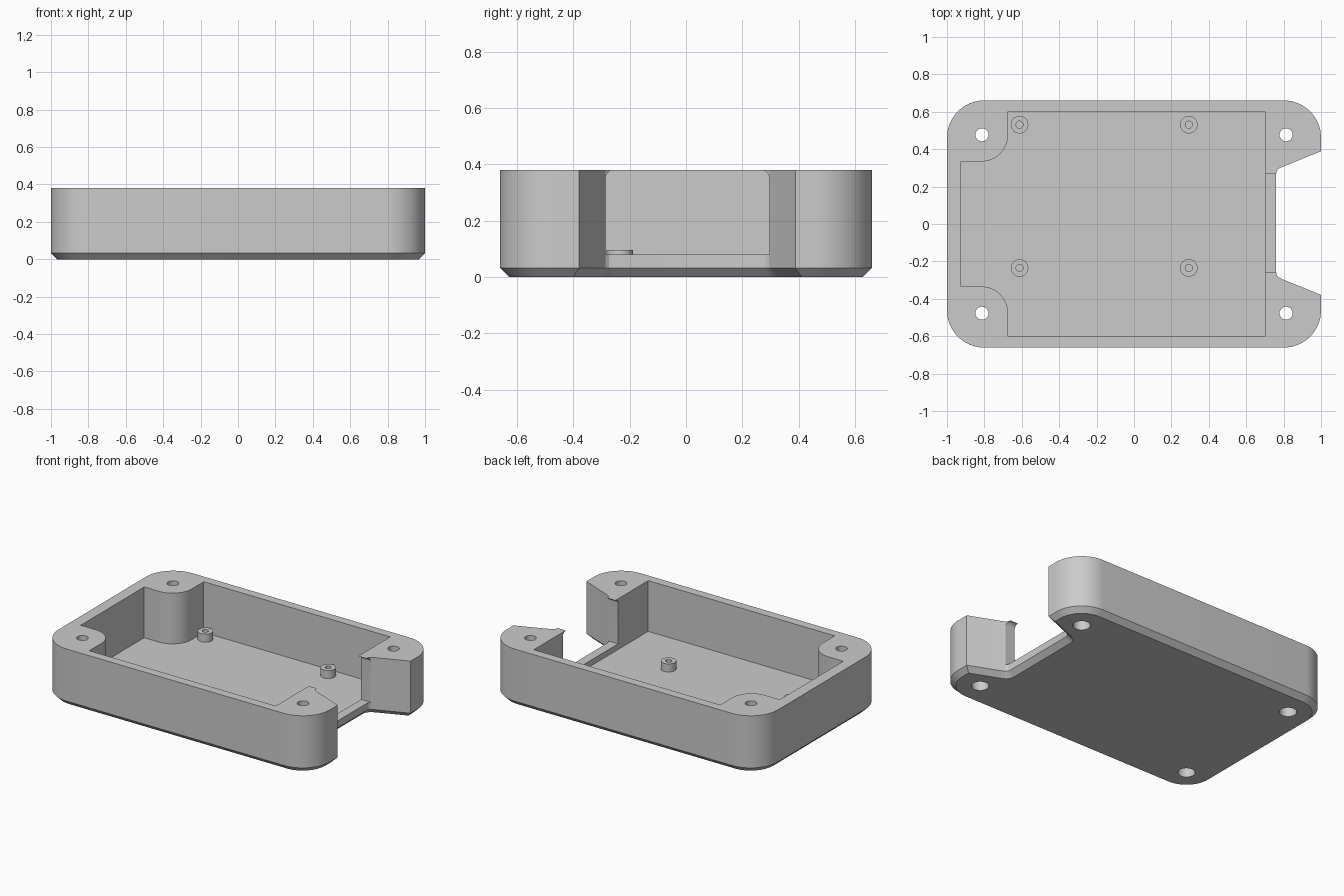
import bpy, bmesh
from math import cos, sin, pi
from mathutils import Vector

if "Cube" in bpy.data.objects:
    bpy.data.objects.remove(bpy.data.objects["Cube"])

grey = bpy.data.materials.new("plain grey")
grey.use_nodes = True
colour = (0.6, 0.6, 0.6, 1)
grey.diffuse_color = colour
grey.node_tree.nodes["Principled BSDF"].inputs["Base Color"].default_value = colour

HEIGHT, CHAMFER, FLOOR = 0.38, 0.033, 0.042
HALF_W, CORNER = 0.661, 0.2
MID = 0.005          # sideways centre of the end notch


def arc(cx, cy, r, start, end, n=16):
    """Points on an arc, angles in quarter turns."""
    return [(cx + r * cos(pi / 2 * (start + (end - start) * i / n)),
             cy + r * sin(pi / 2 * (start + (end - start) * i / n))) for i in range(n + 1)]


def inset(points, d):
    """Mitred inward offset of a counter-clockwise outline."""
    out = []
    for i, p in enumerate(points):
        p = Vector(p)
        e1 = (p - Vector(points[i - 1])).normalized()
        e2 = (Vector(points[(i + 1) % len(points)]) - p).normalized()
        n1, n2 = Vector((-e1.y, e1.x)), Vector((-e2.y, e2.x))
        out.append(p + (n1 + n2) * d / (1 + n1.dot(n2)))
    return out


def loft(name, rings):
    """Closed solid through matching rings of 3D points."""
    bm = bmesh.new()
    loops = [[bm.verts.new(p) for p in ring] for ring in rings]
    count = len(loops[0])
    for a, b in zip(loops, loops[1:]):
        for i in range(count):
            j = (i + 1) % count
            bm.faces.new((a[i], a[j], b[j], b[i]))
    bm.faces.new(loops[0][::-1])
    bm.faces.new(loops[-1])
    bmesh.ops.recalc_face_normals(bm, faces=bm.faces)
    mesh = bpy.data.meshes.new(name)
    bm.to_mesh(mesh)
    bm.free()
    mesh.materials.append(grey)
    ob = bpy.data.objects.new(name, mesh)
    bpy.context.collection.objects.link(ob)
    return ob


def prism(name, points, z0, z1):
    return loft(name, [[(x, y, z) for x, y in points] for z in (z0, z1)])


def cut(target, cutter):
    cutter.hide_render = True
    mod = target.modifiers.new("cut", "BOOLEAN")
    mod.operation, mod.solver, mod.object = "DIFFERENCE", "EXACT", cutter
    bpy.context.view_layer.objects.active = target
    bpy.ops.object.modifier_apply(modifier=mod.name)
    bpy.data.objects.remove(cutter)


def smooth(ob):
    bpy.ops.object.select_all(action="DESELECT")
    ob.select_set(True)
    bpy.context.view_layer.objects.active = ob
    bpy.ops.object.shade_smooth_by_angle(angle=pi / 7)


# Tray body: rounded rectangle with a flared notch in the +x end
cx, cy = 1 - CORNER, HALF_W - CORNER
notch = [(1, 0.384), (0.79, 0.299), (0.772, 0.29), (0.763, 0.278), (0.76, 0.262)]
outline = [(x, y + MID) for x, y in notch]
outline = outline + [(x, MID - y) for x, y in reversed(notch)]
outline = (arc(cx, cy, CORNER, 0, 1) + arc(-cx, cy, CORNER, 1, 2)
           + arc(-cx, -cy, CORNER, 2, 3) + arc(cx, -cy, CORNER, 3, 4)
           + outline[::-1])
low = inset(outline, CHAMFER)
tray = loft("tray_body", [[(x, y, 0) for x, y in low],
                          [(x, y, CHAMFER) for x, y in outline],
                          [(x, y, HEIGHT) for x, y in outline]])

# Inner cavity, wrapping around the two round corner bosses
side = [(-0.925, 0.334)] + arc(-0.815, 0.475, 0.141, -1, 0) + [(-0.674, 0.602), (0.7, 0.602)]
cavity = side + [(x, -y) for x, y in reversed(side)]
cut(tray, prism("cavity_cutter", cavity, FLOOR, 0.5))

# Opening in the end wall, above a low sill, with rounded upper corners
half = [(0.291, 0.08)] + arc(0.261, 0.35, 0.03, 0, 1, 8) + [(0.261, 0.5)]
slot = half + [(-y, z) for y, z in reversed(half)]
cut(tray, loft("slot_cutter", [[(x, y + MID, z) for y, z in slot] for x in (0.68, 0.8)]))

# Screw holes in the corners, counterbored from below
for sx in (-1, 1):
    for sy in (-1, 1):
        for r, z0, z1 in ((0.035, -0.1, 0.5), (0.053, -0.1, 0.2)):
            ring = arc(0.813 * sx, 0.477 * sy, r, 0, 4, 32)[:-1]
            cut(tray, prism("hole_cutter", ring, z0, z1))
smooth(tray)

# Board standoffs with pilot holes
for i, (x, y) in enumerate([(x, y) for x in (-0.612, 0.293) for y in (-0.235, 0.531)]):
    post = prism(f"standoff_{i + 1}", arc(x, y, 0.047, 0, 4, 32)[:-1], FLOOR - 0.005, 0.096)
    cut(post, prism("pilot_cutter", arc(x, y, 0.019, 0, 4, 24)[:-1], FLOOR, 0.2))
    smooth(post)
